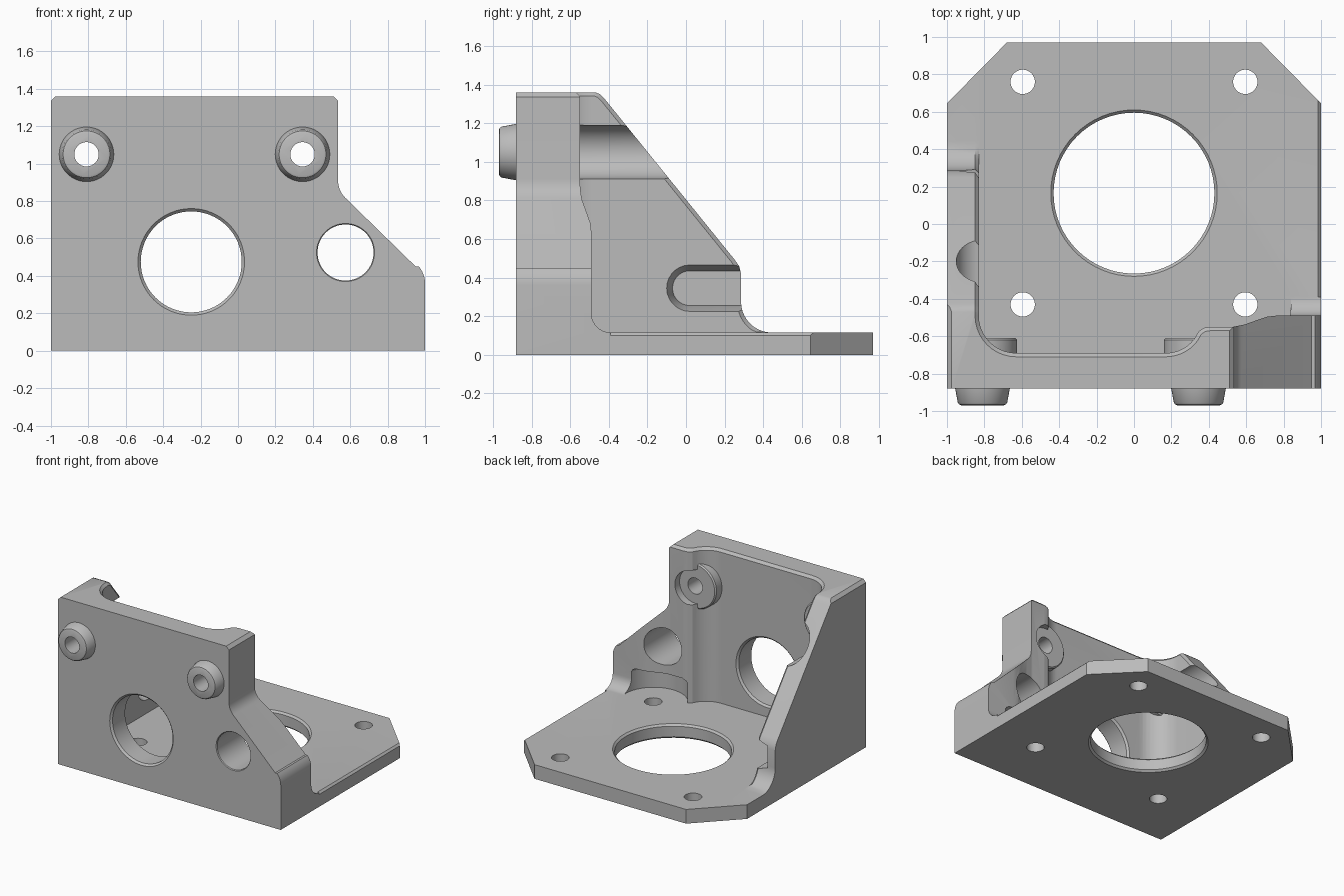
import bpy, bmesh, math
from mathutils import Vector

cube = bpy.data.objects.get("Cube")
if cube:
    bpy.data.objects.remove(cube, do_unlink=True)

metal = bpy.data.materials.new("light grey metal")
metal.use_nodes = True
GREY = (0.5, 0.5, 0.5, 1)
metal.diffuse_color = GREY
metal.node_tree.nodes["Principled BSDF"].inputs["Base Color"].default_value = GREY

FLOOR = 0.115    # top of the base plate
FRONT = -0.88    # outer face of the front wall


def arc(cx, cy, r, a0, a1, n=10):
    angles = [math.radians(a0 + (a1 - a0) * i / n) for i in range(n + 1)]
    return [(cx + r * math.cos(a), cy + r * math.sin(a)) for a in angles]


def offset(pts, d, floor):
    """Grow an outline outward by d, never dropping below floor."""
    n = len(pts)
    area = sum(pts[i - 1][0] * pts[i][1] - pts[i][0] * pts[i - 1][1] for i in range(n))
    s = 1 if area > 0 else -1
    out = []
    for i in range(n):
        p, q, r = (Vector(pts[(i + k) % n]) for k in (-1, 0, 1))
        e, f = (q - p).normalized(), (r - q).normalized()
        m = Vector((e.y, -e.x)) + Vector((f.y, -f.x))
        q = q + m * (s * d * 2 / max(m.length_squared, 0.5))
        out.append((q.x, max(q.y, floor)))
    return out


def loft(name, rings, axis):
    """Solid through a list of (position along axis, outline)."""
    place = {"x": lambda a, b, t: (t, a, b),
             "y": lambda a, b, t: (a, t, b),
             "z": lambda a, b, t: (a, b, t)}[axis]
    bm = bmesh.new()
    loops = [[bm.verts.new(place(a, b, t)) for a, b in pts] for t, pts in rings]
    n = len(loops[0])
    bm.faces.new(loops[0])
    bm.faces.new(loops[-1])
    for low, high in zip(loops, loops[1:]):
        for i in range(n):
            j = (i + 1) % n
            bm.faces.new((low[i], low[j], high[j], high[i]))
    bmesh.ops.recalc_face_normals(bm, faces=bm.faces[:])
    mesh = bpy.data.meshes.new(name)
    bm.to_mesh(mesh)
    bm.free()
    mesh.materials.append(metal)
    ob = bpy.data.objects.new(name, mesh)
    bpy.context.collection.objects.link(ob)
    return ob


def prism(name, pts, steps, axis, floor=-9):
    return loft(name, [(t, offset(pts, d, floor) if d else pts) for t, d in steps], axis)


def turned(name, center, steps, axis):
    return loft(name, [(t, arc(*center, r, 0, 360 - 360 / 64, 63)) for t, r in steps], axis)


def combine(tool, operation="DIFFERENCE"):
    mod = body.modifiers.new(tool.name, "BOOLEAN")
    mod.object, mod.operation, mod.solver = tool, operation, "EXACT"
    bpy.context.view_layer.objects.active = body
    bpy.ops.object.modifier_apply(modifier=mod.name)
    bpy.data.objects.remove(tool, do_unlink=True)


# Full block with the two clipped rear corners
plan = [(-1, FRONT), (1, FRONT), (1, 0.645), (0.68, 0.97), (-0.68, 0.97), (-1, 0.645)]
body = prism("motor_bracket", plan, [(0, 0), (1.36, 0)], "z")

# Inner pocket between the front wall and the side wall, with a chamfered rim
pocket = [(-0.83, 1.2)] + arc(-0.63, -0.49, 0.2, 180, 270)
pocket += arc(0.17, -0.5, 0.19, 270, 325)
pocket += [(0.345, -0.575), (0.375, -0.555), (0.41, -0.55), (0.53, -0.55), (0.59, -0.538),
           (0.66, -0.513), (0.71, -0.496), (0.76, -0.49), (1.2, -0.49), (1.2, 1.2)]
combine(prism("pocket", pocket, [(FLOOR, 0), (1.34, 0), (1.4, 0.06)], "z"))

# Sloped edge of the side wall
slope = [(-0.47, 1.5), (-0.47, 1.36), (-0.445, 1.35), (-0.425, 1.33), (0.25, 0.495),
         (0.275, 0.46), (0.285, 0.42)] + arc(0.445, 0.275, 0.16, 180, 270)
slope += [(1.2, FLOOR), (1.2, 1.5)]
combine(prism("side_slope", slope, [(-1.1, 0), (-0.85, 0), (-0.825, 0.025)], "x", FLOOR))

# Stepped and sloped right end of the front wall
step = [(0.5, 1.5), (0.51, 1.36), (0.535, 1.335)] + arc(0.665, 0.91, 0.13, 180, 225, 6)
step += [(0.95, 0.45)] + arc(0.86, 0.36, 0.14, 40, 0, 6) + [(1.2, 0.36), (1.2, 1.5)]
combine(prism("end_step", step, [(-1, 0), (0, 0)], "y"))

# Small chamfers on the outer top corner and the base edge
combine(prism("corner_chamfer", [(-1.02, 1.315), (-0.955, 1.38), (-1.02, 1.38)],
              [(-1, 0), (0, 0)], "y"))
combine(prism("base_chamfer", [(1.02, 0.08), (1.02, 0.135), (0.965, 0.135)],
              [(-0.4, 0), (0.8, 0)], "y"))

# Fillet where the right end meets the base
fillet = [(-0.52, 0.08), (-0.52, 0.215)] + arc(-0.39, 0.215, 0.1, 180, 270) + [(-0.39, 0.08)]
combine(prism("floor_fillet", fillet, [(0.8, 0), (1, 0)], "x"), "UNION")

# Bolt clearance scooped into the wall foot
combine(turned("bolt_clearance", (0.59, -0.43),
               [(FLOOR, 0.25), (0.27, 0.25), (0.29, 0.24), (0.305, 0.21)], "z"))

# Relief slot in the inner face of the side wall
slot = arc(0.02, 0.345, 0.09, 90, 270, 14) + [(0.6, 0.255), (0.6, 0.435)]
combine(prism("relief_slot", slot, [(-0.93, 0), (-0.9, 0.006), (-0.83, 0.03), (-0.7, 0.03)], "x"))

# Wall mounts: rear seat, tool channel, front boss and through hole
for x in (-0.81, 0.345):
    c = (x, 1.05)
    combine(turned("seat", c, [(-0.75, 0.185), (-0.62, 0.185), (-0.61, 0.175)], "y"), "UNION")
    combine(turned("tool_channel", c, [(-0.61, 0.14), (0.2, 0.14)], "y"))
    combine(turned("boss", c, [(-0.8, 0.148), (FRONT, 0.146), (-0.955, 0.132), (-0.965, 0.125),
                               (-0.97, 0.112)], "y"), "UNION")
    combine(turned("mount_hole", c, [(-1.1, 0.065), (-0.5, 0.065)], "y"))

# Large shaft opening and small opening in the front wall
combine(turned("shaft_hole", (-0.25, 0.475), [(-0.9, 0.305), (-0.865, 0.27), (-0.705, 0.27),
                                              (-0.67, 0.305)], "y"))
combine(turned("side_hole", (0.575, 0.525), [(-0.9, 0.17), (-0.873, 0.15), (-0.3, 0.15)], "y"))

# Motor opening and four bolt holes in the base
combine(turned("motor_hole", (0, 0.165), [(-0.03, 0.475), (0.015, 0.43), (0.1, 0.43),
                                          (0.145, 0.475)], "z"))
for x in (-0.595, 0.595):
    for y in (-0.43, 0.76):
        combine(turned("bolt_hole", (x, y), [(-0.1, 0.065), (0.2, 0.065)], "z"))

# Smooth round surfaces, keep machined edges sharp
bpy.ops.object.select_all(action="DESELECT")
body.select_set(True)
bpy.context.view_layer.objects.active = body
bpy.ops.object.shade_smooth_by_angle(angle=math.radians(25))
